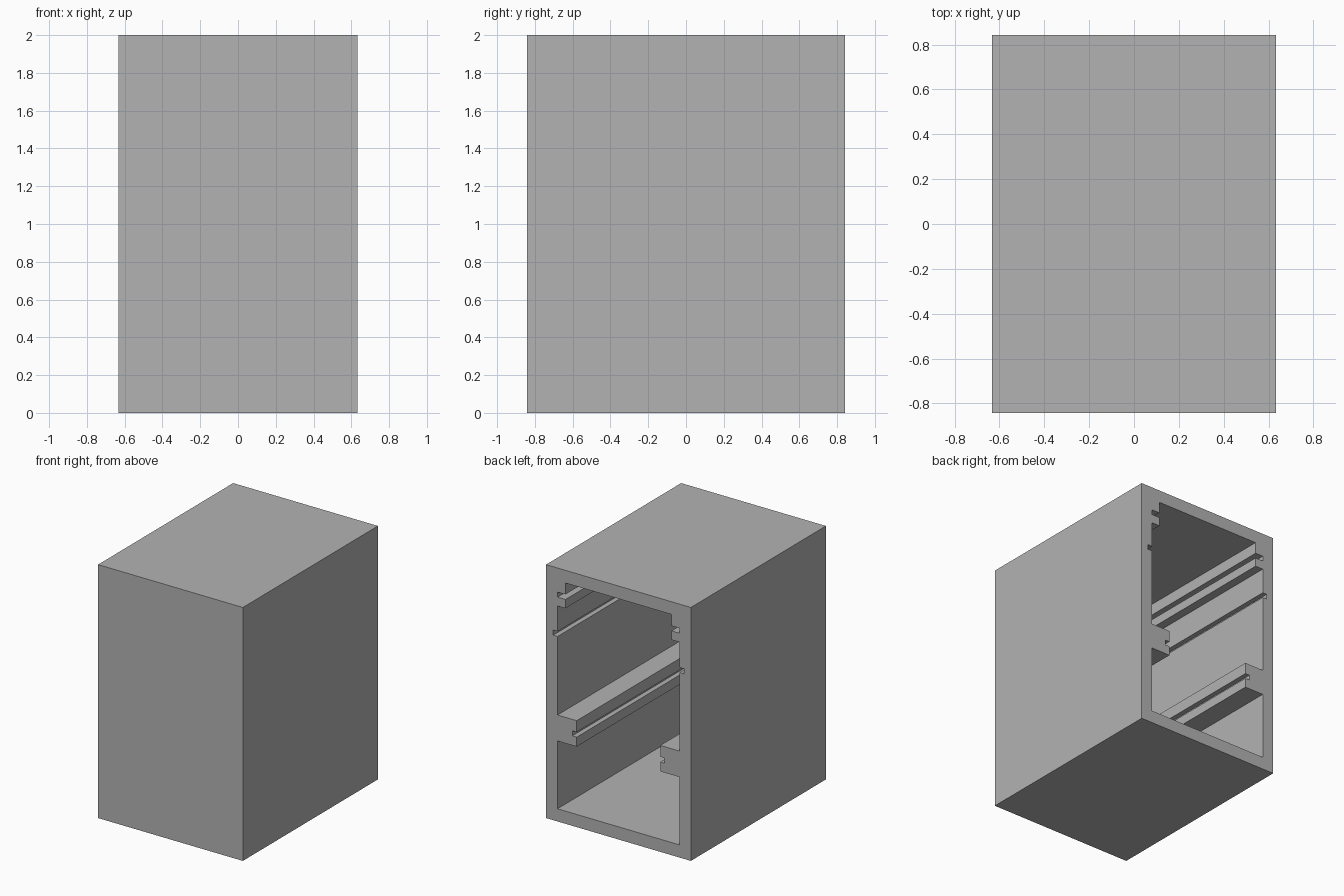
import bpy
import bmesh

cube = bpy.data.objects.get("Cube")
if cube:
    bpy.data.objects.remove(cube, do_unlink=True)

# Overall size and wall thickness
HALF_W, HALF_D, HEIGHT, WALL = 0.632, 0.842, 2.0, 0.1

grey = bpy.data.materials.new("plain grey")
grey.use_nodes = True
colour = (0.45, 0.45, 0.45, 1)
grey.diffuse_color = colour
grey.node_tree.nodes["Principled BSDF"].inputs["Base Color"].default_value = colour


def prism(name, outline, y0, y1):
    """Extrude an x-z outline along y."""
    bm = bmesh.new()
    face = bm.faces.new([bm.verts.new((x, y0, z)) for x, z in outline])
    new = bmesh.ops.extrude_face_region(bm, geom=[face])["geom"]
    verts = [v for v in new if isinstance(v, bmesh.types.BMVert)]
    bmesh.ops.translate(bm, verts=verts, vec=(0, y1 - y0, 0))
    bmesh.ops.recalc_face_normals(bm, faces=bm.faces)
    mesh = bpy.data.meshes.new(name)
    bm.to_mesh(mesh)
    bm.free()
    mesh.materials.append(grey)
    obj = bpy.data.objects.new(name, mesh)
    bpy.context.collection.objects.link(obj)
    return obj


def slot(face_x, deep_x, top, bottom):
    """Groove in a wall or rail, listed downward."""
    return [(face_x, top), (deep_x, top), (deep_x, bottom), (face_x, bottom)]


# Solid housing block
housing = prism("housing", [(-HALF_W, 0), (HALF_W, 0),
                            (HALF_W, HEIGHT), (-HALF_W, HEIGHT)], -HALF_D, HALF_D)

# One side of the cavity, from ceiling to floor
inner, top_rail, mid_rail = HALF_W - WALL, 0.463, 0.365
side = [(top_rail, HEIGHT - WALL)]
side += slot(top_rail, inner, 1.81, 1.77)            # top rail groove
side += [(top_rail, 1.7), (inner, 1.7)]
side += slot(inner, 0.57, 1.5, 1.46)                 # wall groove
side += [(inner, 0.84), (mid_rail, 0.84)]
side += slot(mid_rail, 0.403, 0.75, 0.71)            # middle rail groove
side += [(mid_rail, 0.635), (inner, 0.635), (inner, WALL)]

# Mirrored cavity, open at the back
outline = side + [(-x, z) for x, z in reversed(side)]
cavity = prism("cavity_cutter", outline, -HALF_D + WALL, HALF_D + 0.1)
cavity.hide_render = True
cavity.hide_viewport = True

cut = housing.modifiers.new("cavity", "BOOLEAN")
cut.operation = "DIFFERENCE"
cut.solver = "EXACT"
cut.object = cavity

# Apply the cut and remove the cutter
cavity.hide_viewport = False
bpy.context.view_layer.objects.active = housing
housing.select_set(True)
bpy.ops.object.modifier_apply(modifier=cut.name)
bpy.data.objects.remove(cavity, do_unlink=True)
